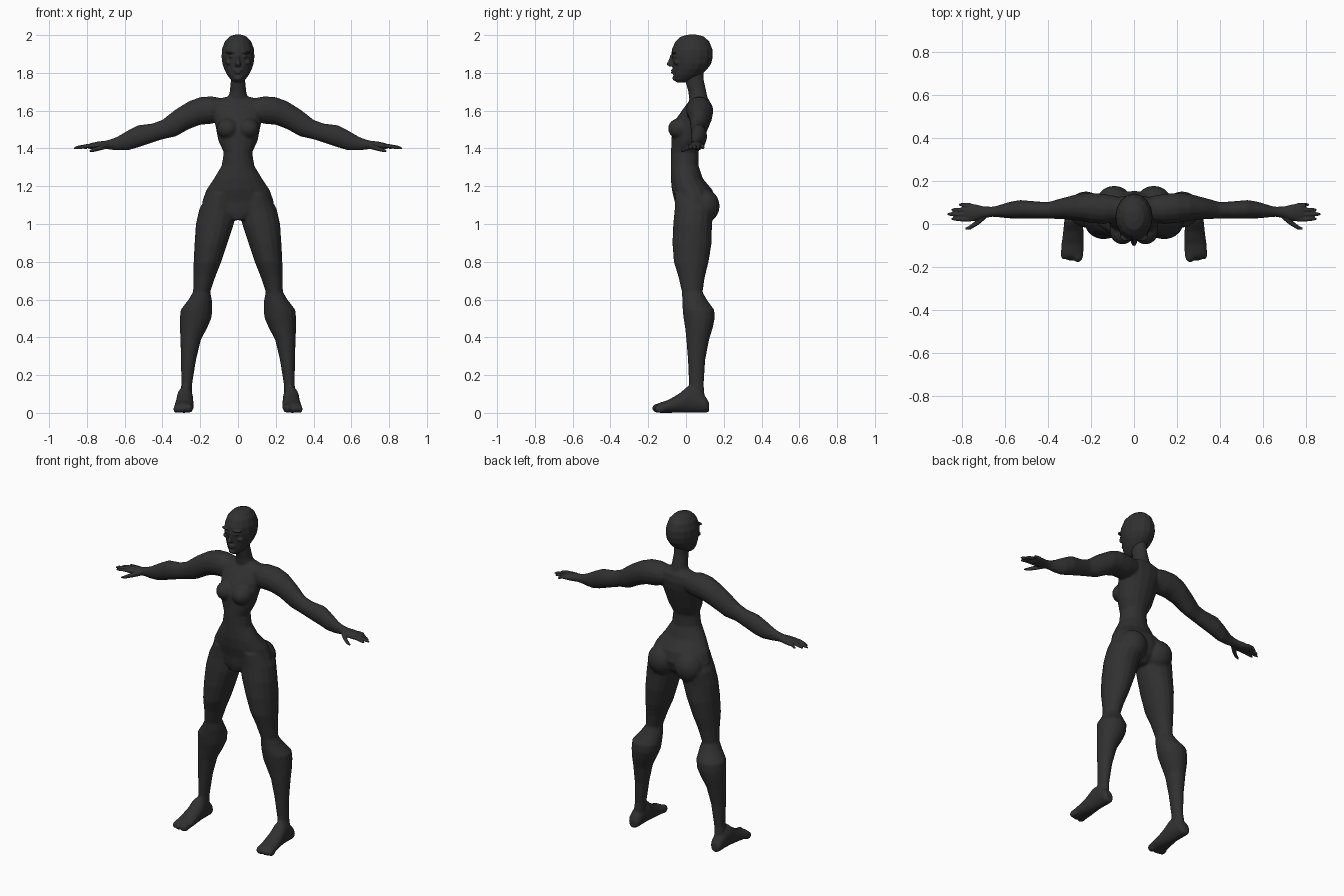
import bpy, bmesh, math
from mathutils import Vector, Matrix

charcoal = bpy.data.materials.new("charcoal")
charcoal.diffuse_color = (0.03, 0.03, 0.03, 1)


def loft(bm, rings, n=16):
    """Skin closed oval rings given as (centre, half axis, half axis)."""
    loops = []
    for c, u, v in rings:
        loops.append([bm.verts.new(Vector(c) + Vector(u) * math.cos(a) + Vector(v) * math.sin(a))
                      for a in (2 * math.pi * i / n for i in range(n))])
    faces = [bm.faces.new(loops[0]), bm.faces.new(loops[-1])]
    for p, q in zip(loops, loops[1:]):
        for i in range(n):
            j = (i + 1) % n
            faces.append(bm.faces.new((p[i], p[j], q[j], q[i])))
    bmesh.ops.recalc_face_normals(bm, faces=faces)


def stack(bm, axis, rows, s=1):
    """Loft along one axis; each row is position, then low/high of the other two axes."""
    rings = []
    for t, a0, a1, b0, b1 in rows:
        a, b, ha, hb = (a0 + a1) / 2, (b0 + b1) / 2, (a1 - a0) / 2, (b1 - b0) / 2
        if axis == "z":
            rings.append(((s * a, b, t), (ha, 0, 0), (0, hb, 0)))
        elif axis == "y":
            rings.append(((s * a, t, b), (ha, 0, 0), (0, 0, hb)))
        else:
            rings.append(((s * t, a, b), (0, ha, 0), (0, 0, hb)))
    loft(bm, rings)


def ball(bm, centre, radii, s=1):
    m = Matrix.Translation((s * centre[0], centre[1], centre[2])) @ Matrix.Diagonal((*radii, 1))
    bmesh.ops.create_uvsphere(bm, u_segments=20, v_segments=12, radius=1, matrix=m)


def tube(bm, points, s=1):
    """Finger-like tube along x; points are x, y, z, radius."""
    loft(bm, [((s * x, y, z), (0, r, 0), (0, 0, r)) for x, y, z, r in points], 10)


def finish(name, bm, voxel, smooth):
    """Fuse the overlapping volumes into one smooth skin."""
    me = bpy.data.meshes.new(name)
    bm.to_mesh(me)
    bm.free()
    me.materials.append(charcoal)
    ob = bpy.data.objects.new(name, me)
    bpy.context.collection.objects.link(ob)
    rm = ob.modifiers.new("fuse", "REMESH")
    rm.mode = "VOXEL"
    rm.voxel_size = voxel
    rm.use_smooth_shade = True
    sm = ob.modifiers.new("soften", "SMOOTH")
    sm.factor = 0.5
    sm.iterations = smooth
    return ob


body = bmesh.new()
# torso from pelvis to collar
torso = [(1.02, .05, -.045, .09), (1.06, .13, -.055, .135), (1.12, .19, -.06, .155),
         (1.18, .168, -.075, .14), (1.24, .128, -.081, .09), (1.31, .086, -.08, .066),
         (1.38, .076, -.08, .066), (1.44, .104, -.077, .09), (1.5, .116, -.075, .112),
         (1.56, .128, -.05, .13), (1.61, .15, -.015, .135), (1.65, .13, .015, .127),
         (1.672, .07, .03, .11)]
stack(body, "z", [(z, -w, w, y0, y1) for z, w, y0, y1 in torso])
# neck
neck = [(1.6, .08, .02, .12), (1.66, .055, .017, .116), (1.7, .044, .012, .108),
        (1.76, .038, -.005, .095), (1.83, .038, -.005, .09)]
stack(body, "z", [(z, -w, w, y0, y1) for z, w, y0, y1 in neck])

leg = [(1.16, .03, .16, -.06, .12), (1.08, .012, .205, -.06, .15), (1.0, .022, .223, -.068, .138),
       (.9, .055, .23, -.072, .136), (.8, .088, .235, -.065, .12), (.72, .12, .236, -.04, .1),
       (.64, .147, .238, -.022, .088), (.6, .138, .262, -.02, .11), (.545, .135, .304, -.018, .15),
       (.5, .141, .308, -.013, .152), (.45, .163, .308, -.005, .142), (.385, .197, .305, .002, .122),
       (.28, .222, .302, .01, .102), (.15, .243, .3, .016, .094), (.08, .245, .31, .01, .1),
       (.03, .25, .31, .01, .1)]
foot = [(.122, .258, .305, .005, .055), (.105, .245, .317, 0, .085), (.05, .24, .322, 0, .13),
        (.01, .237, .325, 0, .142), (-.035, .235, .33, 0, .103), (-.095, .233, .338, 0, .068),
        (-.14, .235, .34, 0, .054), (-.155, .245, .33, .004, .046)]
arm = [(.08, .01, .13, 1.55, 1.665), (.14, .0, .14, 1.53, 1.676), (.2, .005, .145, 1.525, 1.672),
       (.26, .015, .14, 1.502, 1.65), (.33, .022, .122, 1.463, 1.607), (.4, .025, .102, 1.448, 1.552),
       (.45, .025, .105, 1.432, 1.533), (.53, .025, .112, 1.405, 1.523), (.58, .026, .103, 1.39, 1.497),
       (.64, .032, .084, 1.39, 1.462), (.69, .035, .077, 1.395, 1.442)]
for s in (-1, 1):
    stack(body, "z", leg, s)
    stack(body, "x", arm, s)
    # soft masses: buttock, bust
    ball(body, (.092, .095, 1.095), (.086, .083, .09), s)
    ball(body, (.054, -.035, 1.505), (.058, .06, .055), s)
    # foot sole and toes
    stack(body, "y", foot, s)
    ball(body, (.262, -.145, .025), (.025, .034, .025), s)
    for i in range(3):
        ball(body, (.295 + .017 * i, -.145 + .004 * i, .021), (.013, .028, .021), s)
finish("body", body, .007, 3)

# head
head = bmesh.new()
skull = [(2.002, .02, .01, .06), (1.992, .046, -.028, .095), (1.965, .071, -.057, .124),
         (1.925, .085, -.075, .14), (1.885, .087, -.078, .142), (1.85, .083, -.072, .134),
         (1.82, .073, -.07, .113), (1.79, .058, -.068, .08), (1.765, .039, -.064, .04),
         (1.75, .022, -.05, .0)]
stack(head, "z", [(z, -w, w, y0, y1) for z, w, y0, y1 in skull])
# nose, lips and chin
nose = [(1.895, .008, -.083, -.05), (1.865, .01, -.093, -.05),
        (1.846, .016, -.104, -.05), (1.834, .013, -.09, -.05)]
stack(head, "z", [(z, -w, w, y0, y1) for z, w, y0, y1 in nose])
ball(head, (0, -.066, 1.813), (.024, .014, .006))
ball(head, (0, -.066, 1.801), (.02, .014, .006))
ball(head, (0, -.058, 1.772), (.02, .014, .014))
for s in (-1, 1):
    # brow ridge and cheek
    ball(head, (.035, -.062, 1.908), (.03, .018, .007), s)
    ball(head, (.045, -.045, 1.855), (.022, .018, .014), s)
    # eyelids
    ball(head, (.034, -.064, 1.887), (.015, .011, .006), s)
finish("head", head, .004, 2)

# hands
for side, s in (("left", 1), ("right", -1)):
    hand = bmesh.new()
    stack(hand, "x", [(.66, .033, .08, 1.394, 1.452), (.7, .028, .082, 1.396, 1.441),
                      (.74, .014, .092, 1.394, 1.437), (.78, .012, .096, 1.396, 1.428),
                      (.793, .02, .088, 1.4, 1.422)], s)
    for y0, y1, tip in ((.087, .09, .815), (.066, .066, .85), (.044, .046, .868), (.022, .024, .85)):
        tube(hand, [(.76, y0, 1.415, .011), (.8, y0, 1.413, .0105),
                    (tip - .015, y1, 1.405, .009), (tip, y1, 1.4, .004)], s)
    # thumb
    tube(hand, [(.69, .04, 1.415, .016), (.725, .01, 1.405, .015),
                (.76, -.014, 1.393, .011), (.785, -.023, 1.386, .005)], s)
    finish(side + "_hand", hand, .0035, 1)
